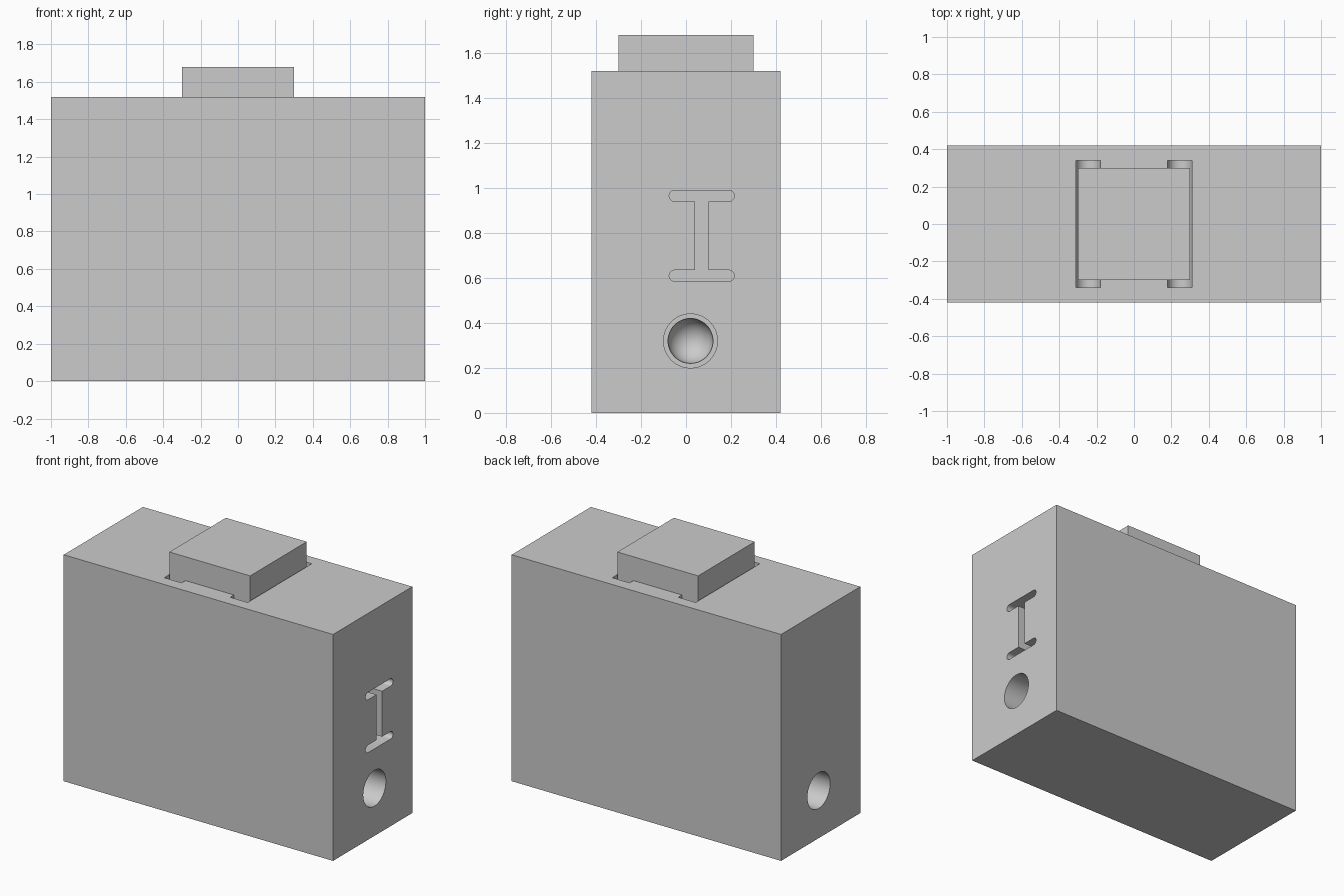
import bpy, bmesh
from math import pi, cos, sin
from mathutils import Matrix

if "Cube" in bpy.data.objects:
    bpy.data.objects.remove(bpy.data.objects["Cube"], do_unlink=True)

grey = bpy.data.materials.new("plain grey")
grey.use_nodes = True
grey.diffuse_color = (0.6, 0.6, 0.6, 1)
grey.node_tree.nodes["Principled BSDF"].inputs["Base Color"].default_value = grey.diffuse_color


def finish(bm, name):
    bmesh.ops.recalc_face_normals(bm, faces=bm.faces)
    mesh = bpy.data.meshes.new(name)
    bm.to_mesh(mesh)
    bm.free()
    mesh.materials.append(grey)
    ob = bpy.data.objects.new(name, mesh)
    bpy.context.collection.objects.link(ob)
    return ob


def box(name, size, centre):
    bm = bmesh.new()
    bmesh.ops.create_cube(bm, size=1, matrix=Matrix.Translation(centre) @ Matrix.Diagonal((*size, 1)))
    return finish(bm, name)


def prism(name, points, along):
    """Extrude a closed outline of 3D points by a vector."""
    bm = bmesh.new()
    face = bm.faces.new([bm.verts.new(p) for p in points])
    grown = bmesh.ops.extrude_face_region(bm, geom=[face])["geom"]
    bmesh.ops.translate(bm, vec=along, verts=[v for v in grown if isinstance(v, bmesh.types.BMVert)])
    return finish(bm, name)


def arc(cx, cy, r, start, end, steps=16):
    angles = [start + (end - start) * i / steps for i in range(steps + 1)]
    return [(cx + r * cos(a), cy + r * sin(a)) for a in angles]


def cut(target, cutter):
    mod = target.modifiers.new("cut", "BOOLEAN")
    mod.operation, mod.solver, mod.object = "DIFFERENCE", "EXACT", cutter
    bpy.context.view_layer.objects.active = target
    bpy.ops.object.modifier_apply(modifier=mod.name)
    bpy.data.objects.remove(cutter, do_unlink=True)


# Main block and the square button on top
body = box("body", (2, 0.84, 1.52), (0, 0, 0.76))
button = box("button", (0.6, 0.6, 0.38), (0, 0, 1.49))

# Round-bottomed grooves beside the button
for side in (-1, 1):
    outline = arc(side * 0.245, 1.38, 0.065, pi, 2 * pi)
    outline += [(side * 0.245 + 0.065, 1.6), (side * 0.245 - 0.065, 1.6)]
    cut(body, prism("groove_cutter", [(x, -0.34, z) for x, z in outline], (0, 0.68, 0)))

# I-shaped slot with rounded bars on the +x end
top = [(0.1, 0.94)] + arc(0.19, 0.965, 0.025, -pi / 2, pi / 2, 10)
top += arc(-0.05, 0.965, 0.025, pi / 2, 3 * pi / 2, 10) + [(0.04, 0.94)]
mid_y, mid_z = 0.07, 0.7875
outline = top + [(2 * mid_y - y, 2 * mid_z - z) for y, z in top]
cut(body, prism("slot_cutter", [(0.88, y, z) for y, z in outline], (0.2, 0, 0)))

# Round sockets with a bowl-shaped floor in both ends
for side in (-1, 1):
    hole = arc(0.02, 0.32, 0.12, 0, 2 * pi, 64)[:-1]
    cut(body, prism("socket_cutter", [(side * 0.7, y, z) for y, z in hole], (side * 0.4, 0, 0)))
    bm = bmesh.new()
    place = Matrix.Translation((side * 0.7, 0.02, 0.32)) @ Matrix.Rotation(pi / 2, 4, "Y")
    bmesh.ops.create_uvsphere(bm, u_segments=48, v_segments=25, radius=0.1, matrix=place)
    cut(body, finish(bm, "bowl_cutter"))

# Smooth the round walls, keep the edges sharp
bpy.ops.object.select_all(action="DESELECT")
body.select_set(True)
bpy.context.view_layer.objects.active = body
bpy.ops.object.shade_smooth_by_angle(angle=pi / 6)
